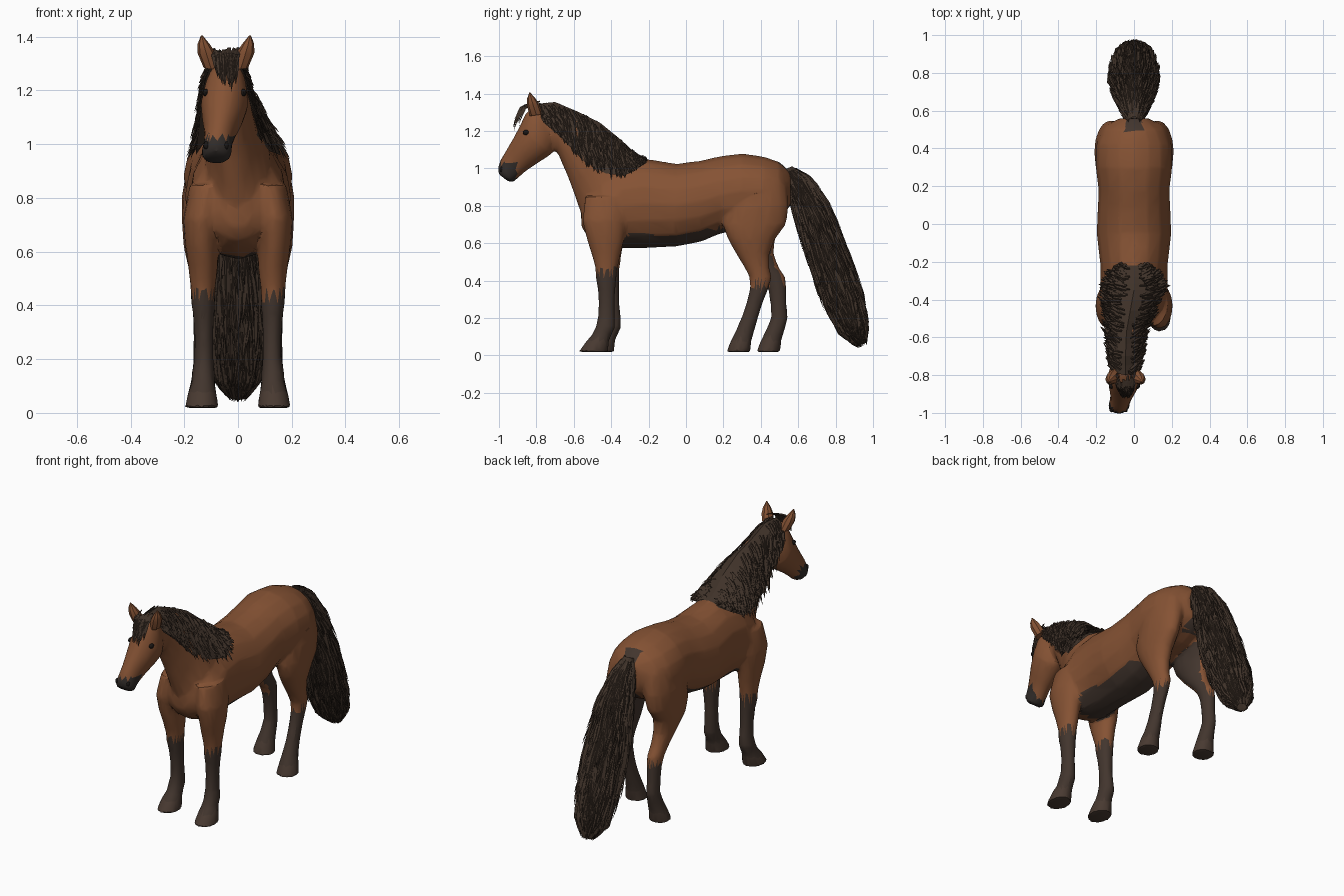
import bpy, bmesh, math, random
from mathutils import Vector

random.seed(4)
cube = bpy.data.objects.get("Cube")
if cube:
    bpy.data.objects.remove(cube)


def material(name, rgb):
    m = bpy.data.materials.new(name)
    m.use_nodes = True
    m.diffuse_color = (*rgb, 1)
    bsdf = next(n for n in m.node_tree.nodes if n.type == 'BSDF_PRINCIPLED')
    bsdf.inputs["Base Color"].default_value = (*rgb, 1)
    bsdf.inputs["Roughness"].default_value = 0.8
    return m


COAT = material("bay coat", (0.235, 0.085, 0.034))
POINTS = material("dark points", (0.055, 0.036, 0.027))
HOOF = material("hoof brown", (0.066, 0.042, 0.031))
MUZZLE = material("muzzle grey", (0.032, 0.026, 0.023))
HAIR = material("mane hair", (0.05, 0.032, 0.022))
EYE = material("eye black", (0.01, 0.008, 0.007))


def finish(name, bm, mats):
    bmesh.ops.recalc_face_normals(bm, faces=bm.faces)
    me = bpy.data.meshes.new(name)
    bm.to_mesh(me)
    bm.free()
    for m in mats:
        me.materials.append(m)
    ob = bpy.data.objects.new(name, me)
    bpy.context.collection.objects.link(ob)
    return ob


def smooth(ob, degrees):
    bpy.ops.object.select_all(action='DESELECT')
    ob.select_set(True)
    bpy.context.view_layer.objects.active = ob
    bpy.ops.object.shade_smooth_by_angle(angle=math.radians(degrees))


def loft(bm, rings, sides=16):
    """Skin elliptical rings given as x, upper y z, lower y z, half width."""
    loops = []
    for x, y1, z1, y2, z2, w in rings:
        mid = Vector((x, (y1 + y2) / 2, (z1 + z2) / 2))
        up = Vector((x, y1, z1)) - mid
        angles = [2 * math.pi * i / sides for i in range(sides)]
        loops.append([bm.verts.new(mid + up * math.cos(a) + Vector((w * math.sin(a), 0, 0)))
                      for a in angles])
    for p, q in zip(loops, loops[1:]):
        for i in range(sides):
            j = (i + 1) % sides
            bm.faces.new((p[i], p[j], q[j], q[i]))
    bm.faces.new(loops[0])
    bm.faces.new(loops[-1])


def row_at(table, t):
    t = max(0, min(t, 1)) * (len(table) - 1)
    i = min(int(t), len(table) - 2)
    return [a + (b - a) * (t - i) for a, b in zip(table[i], table[i + 1])]


# Trunk: y, bottom z, top z, half width
trunk = [(-.56, .69, .80, .05), (-.53, .64, .90, .11), (-.45, .59, .98, .165),
         (-.35, .572, 1.03, .18), (-.22, .573, 1.052, .178), (-.05, .583, 1.025, .198),
         (.08, .608, 1.042, .193), (.18, .65, 1.065, .188), (.30, .68, 1.08, .203),
         (.42, .70, 1.062, .2), (.50, .74, 1.035, .165), (.56, .80, .98, .08)]
neck = [(-.045, -.80, 1.33, -.75, 1.12, .055), (-.045, -.70, 1.34, -.685, 1.08, .064),
        (-.03, -.57, 1.285, -.63, .95, .074), (-.015, -.46, 1.23, -.59, .84, .09),
        (0, -.34, 1.13, -.555, .74, .12), (0, -.22, 1.04, -.48, .64, .14)]
head = [(-.042, -.80, 1.335, -.72, 1.20, .05), (-.045, -.855, 1.30, -.70, 1.13, .077),
        (-.05, -.89, 1.225, -.72, 1.075, .09), (-.057, -.925, 1.16, -.79, 1.03, .077),
        (-.066, -.96, 1.10, -.85, .99, .06), (-.075, -.99, 1.05, -.89, .955, .053),
        (-.08, -1.005, 1.005, -.925, .925, .058), (-.083, -1.002, .97, -.95, .93, .042)]
# Legs: z, x, y, half width, half depth
foreleg = [(.85, .11, -.42, .07, .12), (.72, .135, -.435, .07, .12), (.62, .135, -.43, .062, .10),
           (.55, .13, -.425, .056, .08), (.47, .13, -.42, .047, .06), (.41, .13, -.42, .045, .055),
           (.36, .128, -.415, .039, .048), (.28, .127, -.412, .035, .043),
           (.2, .127, -.41, .036, .046), (.15, .13, -.415, .043, .053),
           (.11, .13, -.435, .043, .053), (.08, .133, -.455, .052, .06), (.018, .135, -.48, .064, .08)]
hindleg = [(.92, .10, .40, .09, .14), (.80, .125, .385, .085, .165), (.70, .135, .365, .073, .17),
           (.62, .135, .35, .068, .125), (.54, .13, .37, .055, .088), (.47, .13, .405, .046, .066),
           (.42, .13, .435, .043, .06), (.36, .13, .44, .038, .05), (.28, .13, .43, .035, .043),
           (.2, .13, .42, .036, .045), (.13, .13, .395, .043, .05),
           (.08, .133, .375, .052, .055), (.018, .135, .36, .064, .064)]

bm = bmesh.new()
loft(bm, [(0, y, top, y, bottom, w) for y, bottom, top, w in trunk])
loft(bm, neck)
loft(bm, head)
for side in (1, -1):
    for leg, stagger in ((foreleg, .016), (hindleg, .08)):
        rings = []
        for z, x, y, w, d in leg:
            y -= side * stagger * max(0, min((.6 - z) / .4, 1))
            rings.append((side * x, y - d, z, y + d, z, w))
        loft(bm, rings)
body = finish("body", bm, [COAT, POINTS, HOOF, MUZZLE])

# Fuse the body parts into one skin and reduce it to facets
fuse = body.modifiers.new("fuse", 'REMESH')
fuse.mode = 'VOXEL'
fuse.voxel_size = 0.011
relax = body.modifiers.new("relax", 'SMOOTH')
relax.factor, relax.iterations = 0.5, 5
facet = body.modifiers.new("facet", 'DECIMATE')
facet.ratio = 0.11
bpy.context.view_layer.update()
skin = bpy.data.meshes.new_from_object(body.evaluated_get(bpy.context.evaluated_depsgraph_get()))
body.modifiers.clear()
body.data = skin
skin.materials.clear()
for m in (COAT, POINTS, HOOF, MUZZLE):
    skin.materials.append(m)


def coat_slot(c, n):
    if c.z < .085:
        return 2
    if c.z < (.44 if c.y < 0 else .38):
        return 1
    if c.y < -.905 and c.z < 1.025:
        return 3
    belly = n.z < -.55 and -.4 < c.y < .25 and c.z < .68 and abs(c.x) < .13
    thigh = c.y > .15 and c.z < .72 and abs(c.x) < .1 and n.x * c.x < 0 and abs(n.x) > .4
    dock = c.y > .47 and abs(c.x) < .04
    return 1 if belly or thigh or dock else 0


for f in skin.polygons:
    f.material_index = coat_slot(f.center, f.normal)
smooth(body, 22)

# Ears, eyes and nostrils
for side, label in ((1, "left"), (-1, "right")):
    bm = bmesh.new()
    ear = [(.055, -.835, 1.28, -.765, 1.29, .028), (.072, -.85, 1.335, -.785, 1.345, .034),
           (.083, -.85, 1.372, -.805, 1.375, .022), (.09, -.838, 1.405, -.832, 1.405, .003)]
    loft(bm, [(-.045 + side * r[0], *r[1:]) for r in ear], 8)
    smooth(finish(label + "_ear", bm, [COAT]), 30)
    for part, mat, spot, scale in (
            ("_eye", EYE, (-.05 + side * .07, -.855, 1.192), (.012, .018, .014)),
            ("_nostril", EYE, (-.081 + side * .036, -.985, .995), (.012, .012, .016))):
        bm = bmesh.new()
        bmesh.ops.create_uvsphere(bm, u_segments=10, v_segments=6, radius=1)
        bmesh.ops.scale(bm, vec=scale, verts=bm.verts)
        bmesh.ops.translate(bm, vec=spot, verts=bm.verts)
        smooth(finish(label + part, bm, [mat]), 40)

# Hair surfaces: s runs along the hair, a across it, r pushes outward
MANE = [(-.045, -.80, 1.345, -.76, 1.24, .08), (-.045, -.70, 1.355, -.67, 1.16, .092),
        (-.04, -.57, 1.30, -.54, 1.02, .112), (-.02, -.46, 1.245, -.43, .96, .14),
        (0, -.35, 1.155, -.33, .95, .16), (0, -.28, 1.09, -.25, 1.0, .13),
        (0, -.22, 1.05, -.21, 1.03, .07)]
TAIL = [(.54, 1.0, .03, .03), (.60, .92, .066, .055), (.675, .77, .088, .09),
        (.76, .53, .098, .118), (.84, .30, .096, .11), (.90, .14, .07, .085), (.95, .04, .015, .02)]
FORELOCK = [(-.80, 1.36), (-.868, 1.335), (-.902, 1.26), (-.915, 1.19)]


def mane_at(s, a, r=1):
    cx, y1, z1, y2, z2, w = row_at(MANE, a)
    t, side = abs(s), math.copysign(1, s)
    return Vector((cx + side * w * t ** .45 * r, y1 + (y2 - y1) * t,
                   z1 + (z2 - z1) * t + (r - 1) * .12))


def tail_at(s, a, r=1):
    y, z, d, w = row_at(TAIL, s)
    k = d * r * math.cos(a)
    return Vector((w * r * math.sin(a), y + k * .92, z + k * .4))


def forelock_at(s, a, r=1):
    y, z = row_at(FORELOCK, s)
    return Vector((-.045 + a * .055 * (1 - .3 * s), y + .03 * a * a - (r - 1) * .15, z))


def sheet(bm, surface, along, across):
    grid = [[bm.verts.new(surface(s, a)) for a in across] for s in along]
    for p, q in zip(grid, grid[1:]):
        for i in range(len(across) - 1):
            bm.faces.new((p[i], p[i + 1], q[i + 1], q[i]))
    bmesh.ops.remove_doubles(bm, verts=bm.verts, dist=1e-4)


def strand(bm, surface, s0, s1, a0, a1, width, flare):
    """One tapering lock with a raised ridge."""
    def point(t):
        return surface(s0 + (s1 - s0) * t, a0 + (a1 - a0) * t, 1.02 + flare * t)
    rows = []
    for t, k in ((0, .6), (.35, 1), (.7, .7)):
        p = point(t)
        s, a = s0 + (s1 - s0) * t, a0 + (a1 - a0) * t
        out = (surface(s, a, 1.2) - surface(s, a, 1)).normalized()
        edge = out.cross(point(t + .1) - p).normalized() * width * k
        rows.append([bm.verts.new(v) for v in (p - edge, p + out * width * .6, p + edge)])
    tip = bm.verts.new(point(1))
    for p, q in zip(rows, rows[1:]):
        for i in range(3):
            j = (i + 1) % 3
            bm.faces.new((p[i], p[j], q[j], q[i]))
    for i in range(3):
        bm.faces.new((rows[-1][i], rows[-1][(i + 1) % 3], tip))


rnd = random.uniform
steps = [i / 12 for i in range(13)]

# Mane falling on both sides of the neck
bm = bmesh.new()
sheet(bm, mane_at, [(2 * t - 1) * .95 for t in steps], steps)
for i in range(760):
    side = 1 if i % 2 else -1
    s, a = rnd(.01, .75), rnd(0, 1)
    strand(bm, mane_at, side * s, side * min(s + rnd(.25, .5), 1.12),
           a, a + rnd(-.02, .06), rnd(.006, .011), rnd(.04, .18))
finish("mane", bm, [HAIR])

# Tail
bm = bmesh.new()
sheet(bm, tail_at, [t * .97 for t in steps], [t * 2 * math.pi for t in steps])
for i in range(950):
    s, a = rnd(.02, .85), rnd(0, 2 * math.pi)
    strand(bm, tail_at, s, min(s + rnd(.1, .2), .985), a, a + rnd(-.25, .25),
           rnd(.006, .011), rnd(.08, .24))
finish("tail", bm, [HAIR])

# Forelock
bm = bmesh.new()
for i in range(60):
    s, a = rnd(0, .45), rnd(-1, 1)
    strand(bm, forelock_at, s, s + rnd(.3, .55), a, a * rnd(.5, 1.1), rnd(.006, .01), rnd(.02, .1))
finish("forelock", bm, [HAIR])
